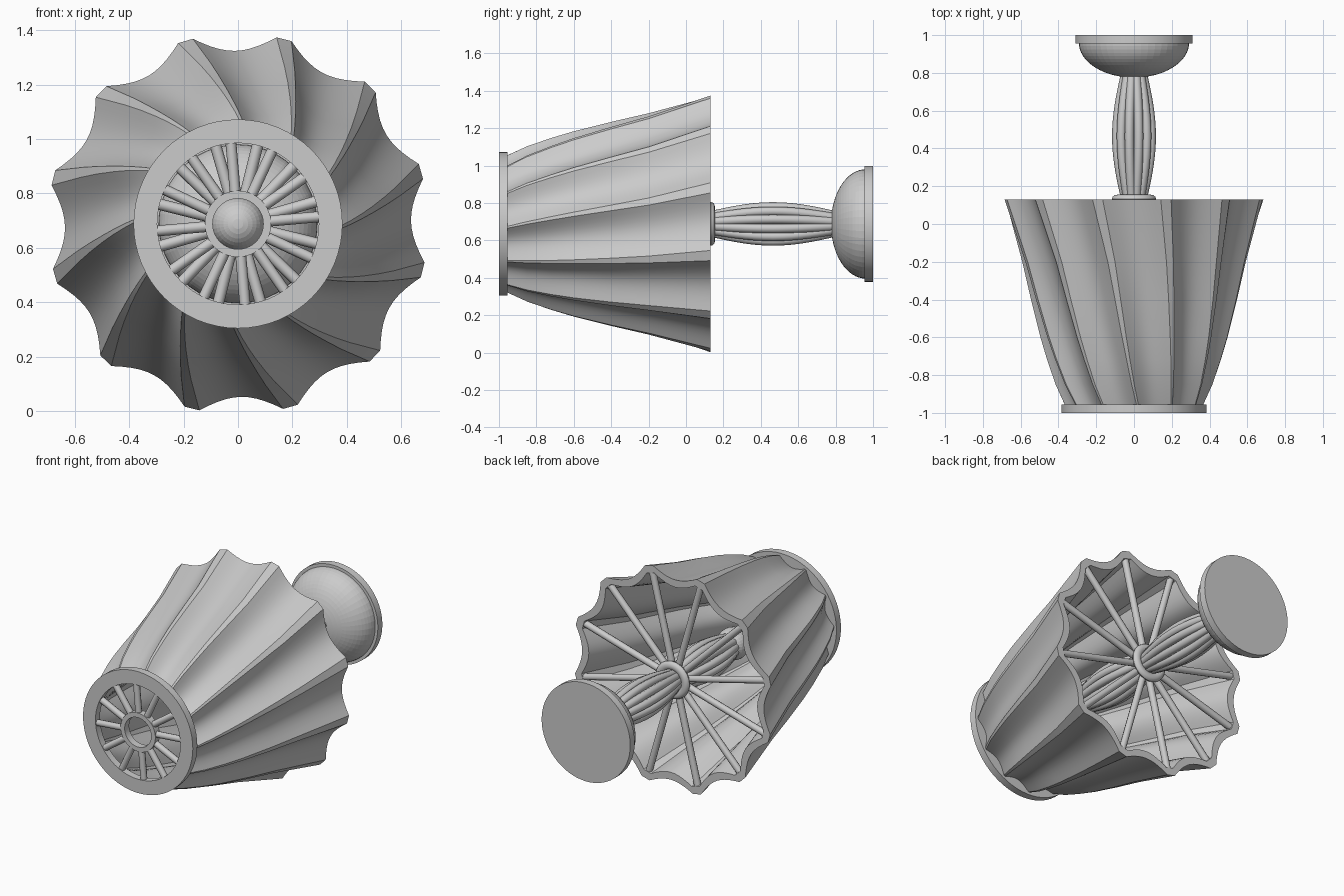
import bpy, bmesh, math
from math import cos, sin, radians, pi

AXIS_Z = 0.688
FLUTES = 12
STEP = 360 / FLUTES
BACK_PHASE = 16      # ridge angle at the wide end
TWIST = 19           # ridge rotation between the two ends

cube = bpy.data.objects.get("Cube")
if cube:
    bpy.data.objects.remove(cube, do_unlink=True)

grey = bpy.data.materials.new("plain_grey")
grey.use_nodes = True
grey.diffuse_color = (0.6, 0.6, 0.6, 1)
grey.node_tree.nodes["Principled BSDF"].inputs["Base Color"].default_value = (0.6, 0.6, 0.6, 1)


def polar(r, deg, y):
    a = radians(deg)
    return (r * cos(a), y, AXIS_Z + r * sin(a))


def finish(obj, angle=35):
    obj.data.materials.append(grey)
    bpy.ops.object.select_all(action='DESELECT')
    obj.select_set(True)
    bpy.context.view_layer.objects.active = obj
    if obj.type == 'CURVE':
        bpy.ops.object.convert(target='MESH')
    bpy.ops.object.shade_smooth_by_angle(angle=radians(angle))


def grid_object(name, rings, wrap, angle=35):
    """Skin a list of closed point loops; wrap joins the last loop to the first."""
    bm = bmesh.new()
    loops = [[bm.verts.new(p) for p in ring] for ring in rings]
    n = len(loops[0])
    pairs = list(zip(loops, loops[1:]))
    if wrap:
        pairs.append((loops[-1], loops[0]))
    for a, b in pairs:
        for i in range(n):
            j = (i + 1) % n
            bm.faces.new((a[i], a[j], b[j], b[i]))
    bmesh.ops.remove_doubles(bm, verts=bm.verts, dist=0.0001)
    bmesh.ops.recalc_face_normals(bm, faces=bm.faces)
    mesh = bpy.data.meshes.new(name)
    bm.to_mesh(mesh)
    bm.free()
    obj = bpy.data.objects.new(name, mesh)
    bpy.context.collection.objects.link(obj)
    finish(obj, angle)


def lathe(name, profile, wrap=False, segments=64, angle=35):
    """Turn (radius, y) points about the long axis."""
    rings = [[polar(r, 360 * i / segments, y) for i in range(segments)] for r, y in profile]
    grid_object(name, rings, wrap, angle)


def tubes(name, paths, radius):
    curve = bpy.data.curves.new(name, 'CURVE')
    curve.dimensions = '3D'
    curve.bevel_depth = radius
    curve.bevel_resolution = 2
    curve.use_fill_caps = True
    for path in paths:
        spline = curve.splines.new('POLY')
        spline.points.add(len(path) - 1)
        for point, co in zip(spline.points, path):
            point.co = (*co, 1)
    obj = bpy.data.objects.new(name, curve)
    bpy.context.collection.objects.link(obj)
    finish(obj, 50)


def ring(name, inner, outer, y0, y1):
    lathe(name, [(inner, y0), (outer, y0), (outer, y1), (inner, y1)], wrap=True)


def spokes(name, inner, outer, y, phase, radius):
    angles = [phase + STEP * k for k in range(FLUTES)]
    tubes(name, [[polar(inner, a, y), polar(outer, a, y)] for a in angles], radius)


def cage(name, y0, y1, end_r, mid_r):
    """Bowed rods arranged in a ring, touching at the middle."""
    n = 14
    paths = []
    for k in range(FLUTES):
        path = []
        for i in range(n + 1):
            t = i / n
            r = end_r + (mid_r - end_r) * sin(pi * t)
            path.append(polar(r, STEP * (k + 0.5), y0 + (y1 - y0) * t))
        paths.append(path)
    tubes(name, paths, 0.0245)


# Fluted, twisted shade: stations are (y, ridge radius, valley radius)
stations = [(-0.96, 0.365, 0.32), (-0.85, 0.415, 0.365), (-0.72, 0.46, 0.405),
            (-0.6, 0.497, 0.437), (-0.4, 0.55, 0.49), (-0.2, 0.60, 0.54), (0.13, 0.70, 0.636)]


def shade_loop(y, ridge, valley, is_inner):
    t = (y + 0.96) / 1.09
    # twist follows the log of the radius, so the ridges run almost straight
    phase = BACK_PHASE - TWIST * math.log(0.70 / ridge) / math.log(0.70 / 0.365)
    half = STEP / 2 - 0.8 - 1.5 * t
    inset = (0.021 + 0.026 * t) if is_inner else 0
    loop = []
    for k in range(FLUTES):
        for i in range(11):
            u = i / 5 - 1
            r = valley + (ridge - valley) * u * u - inset
            loop.append(polar(r, phase + STEP * (k + 0.5) + u * half, y))
    return loop


outer = [shade_loop(*s, False) for s in stations]
inner = [shade_loop(*s, True) for s in reversed(stations)]
grid_object("fluted_shade", outer + inner, True, 25)

# Narrow end: rim, hub and spokes
ring("front_rim", 0.297, 0.384, -1.0, -0.955)
ring("front_hub", 0.093, 0.122, -1.0, -0.955)
spokes("front_spokes", 0.11, 0.31, -0.977, 5, 0.02)

# Wide end: rounded hub and spokes
hub = [(0.09 + 0.027 * cos(2 * pi * i / 12), 0.133 + 0.022 * sin(2 * pi * i / 12)) for i in range(12)]
lathe("back_hub", hub, wrap=True)
spokes("back_spokes", 0.09, 0.66, 0.108, BACK_PHASE, 0.021)

# Stem, inner holder and bulb
cage("stem_rods", 0.13, 0.80, 0.045, 0.095)
cage("holder_rods", -0.46, 0.13, 0.045, 0.095)
bulb = [(0.097 * sin(pi * i / 16), -0.47 - 0.097 * cos(pi * i / 16)) for i in range(17)]
lathe("bulb", bulb, segments=32, angle=5)

# Domed foot and its flat plate
dome = [(0.292 * sin(pi * i / 32), 0.96 - 0.185 * cos(pi * i / 32)) for i in range(17)]
lathe("foot_dome", dome + [(0, 0.96)], segments=48, angle=3)
lathe("foot_plate", [(0, 0.955), (0.31, 0.955), (0.31, 1.0), (0, 1.0)])
